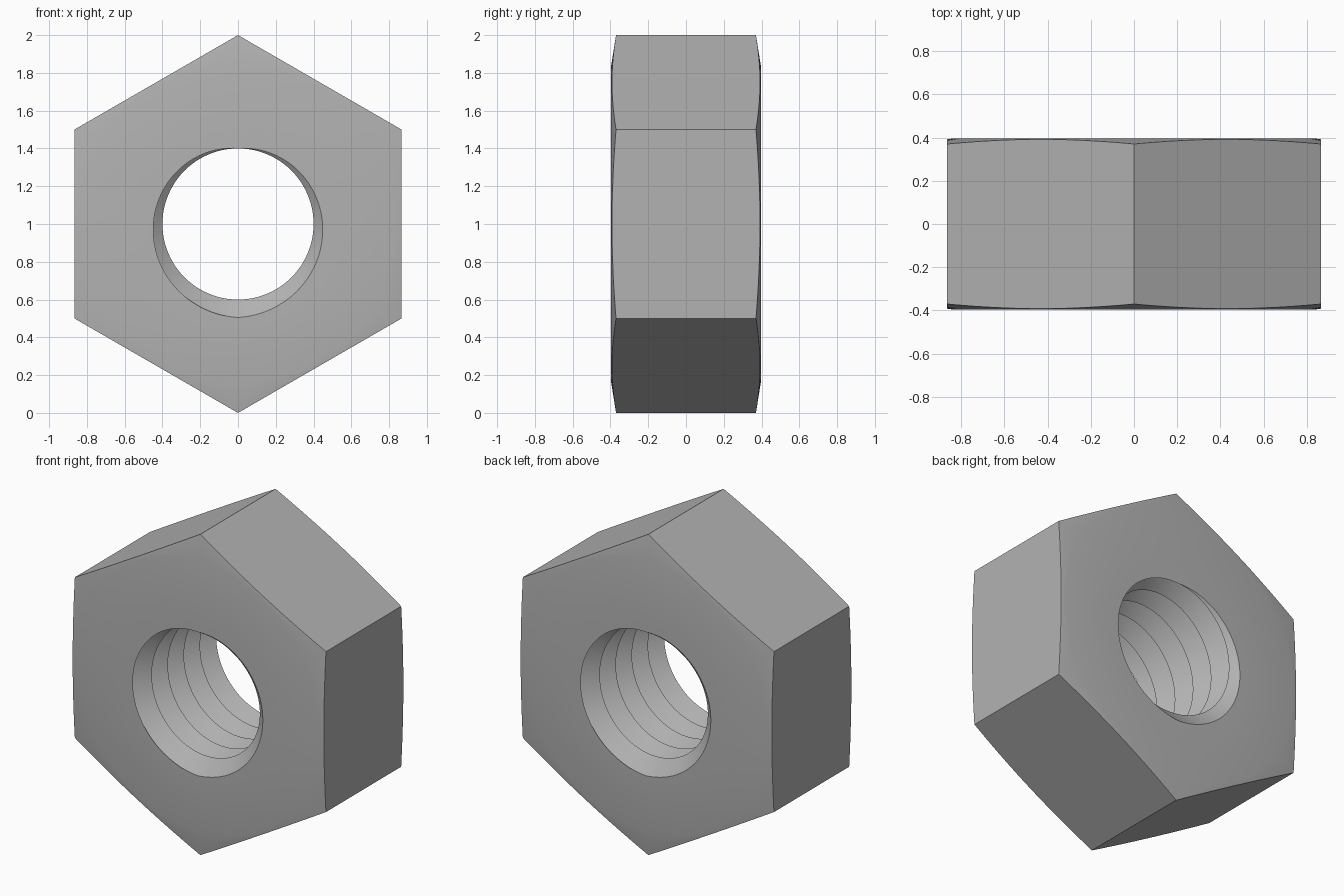
import bpy, bmesh, math

cube = bpy.data.objects.get("Cube")
if cube:
    bpy.data.objects.remove(cube, do_unlink=True)

SEGMENTS = 96            # columns around the axis, a multiple of six
HALF = 0.396             # half thickness
FLAT = math.sqrt(3) / 2  # distance from the axis to a flat
FACE_RADIUS = 0.84       # where the end chamfer begins
CHAMFER_SLOPE = 0.16
MINOR, MAJOR = 0.4, 0.495
TURNS = 5
PITCH = 2 * HALF / TURNS


def thread_radius(y, turn):
    """Triangular thread: the root starts at the bottom of the front face."""
    phase = ((y + HALF) / PITCH - turn) % 1.0
    return MINOR + (MAJOR - MINOR) * abs(2 * phase - 1)


def section(turn):
    """Closed radius and depth loop of the nut at one angle."""
    loop = []
    # Helical crests and roots, trimmed at both end faces
    for k in range(2 * TURNS + 3):
        y = -HALF + PITCH * (k / 2 + turn - 1)
        y = max(-HALF, min(HALF, y))
        loop.append((thread_radius(y, turn), y))
    # Chamfered ends and hexagonal side
    sixth = math.pi / 3
    offset = (turn * 2 * math.pi) % sixth - sixth / 2
    side = FLAT / math.cos(offset)
    edge = HALF - (side - FACE_RADIUS) * CHAMFER_SLOPE
    loop += [(FACE_RADIUS, HALF), (side, edge), (side, -edge), (FACE_RADIUS, -HALF)]
    return loop


# Sweep the section once round the axis
bm = bmesh.new()
columns = []
for i in range(SEGMENTS + 1):
    turn = i / SEGMENTS
    angle = -math.pi / 2 - 2 * math.pi * turn
    columns.append([bm.verts.new((r * math.cos(angle), y, 1 + r * math.sin(angle)))
                    for r, y in section(turn)])

for a, b in zip(columns, columns[1:]):
    count = len(a)
    for j in range(count):
        n = (j + 1) % count
        bm.faces.new((a[j], a[n], b[n], b[j]))

# Close the seam and collapse the trimmed thread ends
bmesh.ops.remove_doubles(bm, verts=bm.verts, dist=0.00005)
bmesh.ops.dissolve_degenerate(bm, edges=bm.edges, dist=0.00005)
bmesh.ops.recalc_face_normals(bm, faces=bm.faces)

mesh = bpy.data.meshes.new("hex_nut")
bm.to_mesh(mesh)
bm.free()
nut = bpy.data.objects.new("hex_nut", mesh)
bpy.context.collection.objects.link(nut)

# Plain grey metal
grey = bpy.data.materials.new("steel_grey")
grey.use_nodes = True
color = (0.45, 0.45, 0.45, 1)
grey.diffuse_color = color
grey.node_tree.nodes["Principled BSDF"].inputs["Base Color"].default_value = color
mesh.materials.append(grey)

# Smooth thread flanks and chamfers, crisp edges
bpy.ops.object.select_all(action="DESELECT")
nut.select_set(True)
bpy.context.view_layer.objects.active = nut
bpy.ops.object.shade_smooth_by_angle(angle=math.radians(35))
